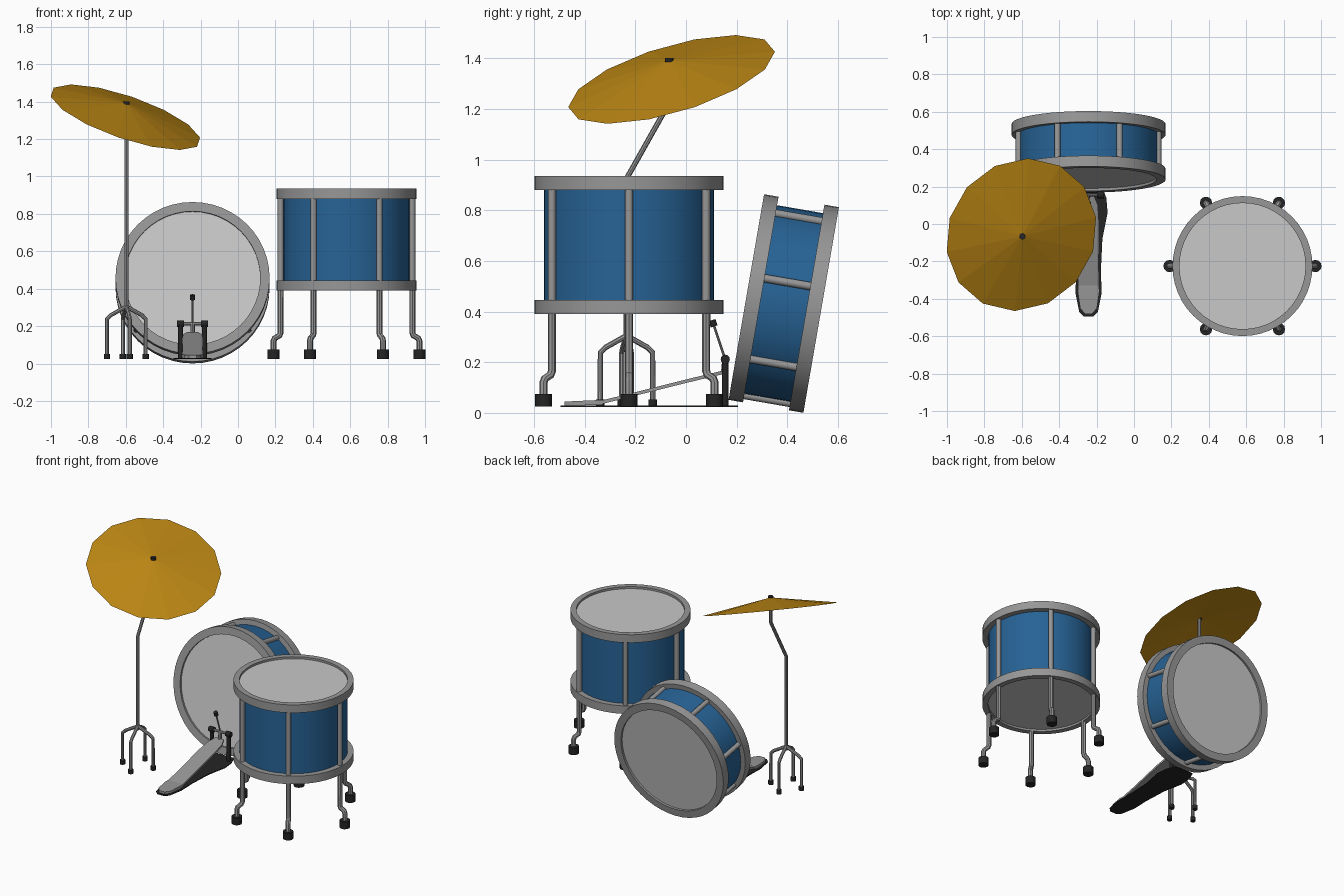
import bpy, bmesh, math
from mathutils import Matrix, Vector

if "Cube" in bpy.data.objects:
    bpy.data.objects.remove(bpy.data.objects["Cube"])


def material(name, rgb):
    m = bpy.data.materials.new(name)
    m.diffuse_color = (*rgb, 1)
    m.use_nodes = True
    m.node_tree.nodes["Principled BSDF"].inputs["Base Color"].default_value = m.diffuse_color
    return m


BLUE = material("blue shell", (0.020, 0.125, 0.305))
HEAD = material("drum skin", (0.58, 0.58, 0.58))
METAL = material("grey metal", (0.31, 0.31, 0.31))
BRASS = material("cymbal gold", (0.50, 0.24, 0.007))
DARK = material("dark rubber", (0.018, 0.018, 0.018))


def add(name, bm, mat, matrix=Matrix(), smooth=True):
    bmesh.ops.recalc_face_normals(bm, faces=bm.faces)
    me = bpy.data.meshes.new(name)
    bm.to_mesh(me)
    bm.free()
    me.transform(matrix)
    me.materials.append(mat)
    ob = bpy.data.objects.new(name, me)
    bpy.context.collection.objects.link(ob)
    if smooth:
        me.polygons.foreach_set("use_smooth", [True] * len(me.polygons))
        me.set_sharp_from_angle(angle=math.radians(35))
    return ob


def lathe(name, profile, mat, matrix=Matrix(), n=48, closed=False):
    """Spin a (radius, z) profile about z."""
    bm = bmesh.new()
    rings = [[bm.verts.new((r * math.cos(2 * math.pi * i / n), r * math.sin(2 * math.pi * i / n), z))
              for i in range(n)] for r, z in profile]
    pairs = list(zip(rings, rings[1:]))
    if closed:
        pairs.append((rings[-1], rings[0]))
    for a, b in pairs:
        for i in range(n):
            j = (i + 1) % n
            bm.faces.new((a[i], a[j], b[j], b[i]))
    if not closed:
        bm.faces.new(rings[0])
        bm.faces.new(rings[-1])
    return add(name, bm, mat, matrix)


def cyl(name, r, z0, z1, mat, matrix=Matrix(), n=12):
    return lathe(name, [(r, z0), (r, z1)], mat, matrix, n)


def tube(name, pts, r, mat):
    """Round pipe along straight segments."""
    cu = bpy.data.curves.new(name, "CURVE")
    cu.dimensions = "3D"
    cu.bevel_depth, cu.bevel_resolution, cu.use_fill_caps = r, 2, True
    sp = cu.splines.new("POLY")
    sp.points.add(len(pts) - 1)
    for p, co in zip(sp.points, pts):
        p.co = (*co, 1)
    tmp = bpy.data.objects.new(name + "_path", cu)
    bpy.context.collection.objects.link(tmp)
    me = bpy.data.meshes.new_from_object(tmp.evaluated_get(bpy.context.evaluated_depsgraph_get()))
    bpy.data.objects.remove(tmp)
    bm = bmesh.new()
    bm.from_mesh(me)
    bpy.data.meshes.remove(me)
    return add(name, bm, mat)


def at(x, y, z=0):
    return Matrix.Translation((x, y, z))


def polar(r, deg, z, c=(0, 0)):
    a = math.radians(deg)
    return (c[0] + r * math.cos(a), c[1] + r * math.sin(a), z)


def drum(name, matrix, r_hoop, r_shell, r_in, depth, hoop, bars, r_bar, start):
    h = depth / 2
    cyl(name + "_shell", r_shell, -h + 0.03, h - 0.03, BLUE, matrix, 48)
    for side, s in (("top", 1), ("bottom", -1)):
        lathe(f"{name}_{side}_hoop", [(r_in, s * h), (r_hoop, s * h), (r_hoop, s * (h - hoop)),
                                      (r_in, s * (h - hoop))], METAL, matrix, closed=True)
        cyl(f"{name}_{side}_skin", r_in + 0.004, s * (h - 0.03), s * (h - 0.014), HEAD, matrix, 48)
    for k in range(bars):
        p = polar(r_bar, start + 360 * k / bars, 0)
        cyl(f"{name}_rod_{k}", 0.016, -h + hoop / 2, h - hoop / 2, METAL, matrix @ at(*p))


# Floor tom with six cranked legs
TOM = (0.58, -0.225)
drum("floor_tom", at(*TOM, 0.6625), 0.374, 0.336, 0.337, 0.545, 0.055, 6, 0.352, 0)
for k in range(6):
    a = 60 * k
    tube(f"tom_leg_{k}", [polar(r, a, z, TOM) for r, z in
                          ((0.352, 0.43), (0.352, 0.165), (0.358, 0.15), (0.384, 0.135),
                           (0.390, 0.12), (0.390, 0.05))], 0.016, METAL)
    cyl(f"tom_foot_{k}", 0.033, 0.025, 0.075, DARK, at(*polar(0.390, a, 0, TOM)))

# Bass drum, leaning back
BX = -0.243
lean = at(BX, 0.386, 0.432) @ Matrix.Rotation(math.radians(80.2), 4, "X")
drum("bass_drum", lean, 0.412, 0.378, 0.362, 0.30, 0.058, 7, 0.383, -90)

# Cymbal: shallow 14-sided cone, tilted
tilt = math.radians(24.4)
up = math.radians(139)
u = Vector((math.cos(up) * math.cos(tilt), math.sin(up) * math.cos(tilt), math.sin(tilt)))
v = Vector((-math.sin(up), math.cos(up), 0))
centre, apex = Vector((-0.602, -0.057, 1.317)), Vector((-0.597, -0.066, 1.393))
bm = bmesh.new()
rim = []
for i in range(14):
    t = 2 * math.pi * i / 14
    rim.append(bm.verts.new(centre + 0.424 * (math.cos(t) * u + math.sin(t) * v)))
top = bm.verts.new(apex)
under = bm.verts.new(apex - Vector((0, 0, 0.008)))
for i in range(14):
    bm.faces.new((rim[i - 1], rim[i], top))
    bm.faces.new((rim[i], rim[i - 1], under))
add("cymbal", bm, BRASS, smooth=False)
cyl("cymbal_nut", 0.017, 1.385, 1.402, DARK, at(apex.x, apex.y))

# Cymbal stand: bent pole and four legs
SX, SY = -0.597, -0.235
tube("stand_pole", [(SX, SY, 0.28), (SX, SY, 0.925), (SX, -0.066, 1.225), (SX, -0.066, 1.39)], 0.011, METAL)
for k in range(4):
    a = 10 + 90 * k
    tube(f"stand_leg_{k}", [polar(r, a, z, (SX, SY)) for r, z in
                            ((0, 0.305), (0.085, 0.258), (0.105, 0.238), (0.105, 0.04))], 0.011, METAL)
    cyl(f"stand_foot_{k}", 0.017, 0.025, 0.052, DARK, at(*polar(0.105, a, 0, (SX, SY))))


# Pedal: (y, half width, z) outline extruded down
def plate(name, rows, thick, mat):
    bm = bmesh.new()
    grid = [[bm.verts.new((BX + s * w, y, z - d)) for s, d in
             ((-1, 0), (1, 0), (1, thick), (-1, thick))] for y, w, z in rows]
    for a, b in zip(grid, grid[1:]):
        for i in range(4):
            j = (i + 1) % 4
            bm.faces.new((a[i], a[j], b[j], b[i]))
    bm.faces.new(grid[0])
    bm.faces.new(grid[-1])
    return add(name, bm, mat)


plate("pedal_sole", [(-0.495, 0.025, 0.03), (-0.47, 0.05, 0.03), (-0.37, 0.07, 0.03), (-0.25, 0.066, 0.03),
                     (-0.08, 0.074, 0.03), (0.06, 0.102, 0.03), (0.14, 0.095, 0.03), (0.205, 0.07, 0.03)],
      0.006, DARK)
plate("pedal_heel", [(-0.48, 0.02, 0.045), (-0.45, 0.045, 0.046), (-0.36, 0.058, 0.05), (-0.33, 0.056, 0.05)],
      0.018, METAL)
plate("pedal_board", [(-0.345, 0.056, 0.046), (-0.22, 0.054, 0.077), (0.0, 0.056, 0.132), (0.10, 0.05, 0.156),
                      (0.15, 0.03, 0.168)], 0.014, METAL)
for s in (-1, 1):
    x = BX + s * 0.064
    cyl(f"pedal_post_{s}", 0.013, 0.028, 0.20, DARK, at(x, 0.155))
    cyl(f"pedal_knob_{s}", 0.018, -0.018, 0.018, DARK, at(x, 0.155, 0.212) @ Matrix.Rotation(math.pi / 2, 4, "Y"))
tube("pedal_axle", [(BX - 0.064, 0.155, 0.212), (BX + 0.064, 0.155, 0.212)], 0.009, METAL)
tube("pedal_link", [(BX, 0.15, 0.16), (BX, 0.155, 0.212)], 0.012, METAL)
tube("beater_rod", [(BX, 0.155, 0.212), (BX, 0.108, 0.352)], 0.005, METAL)
cyl("beater_head", 0.014, -0.013, 0.013, DARK, at(BX, 0.107, 0.354) @ Matrix.Rotation(math.radians(18), 4, "X"))
